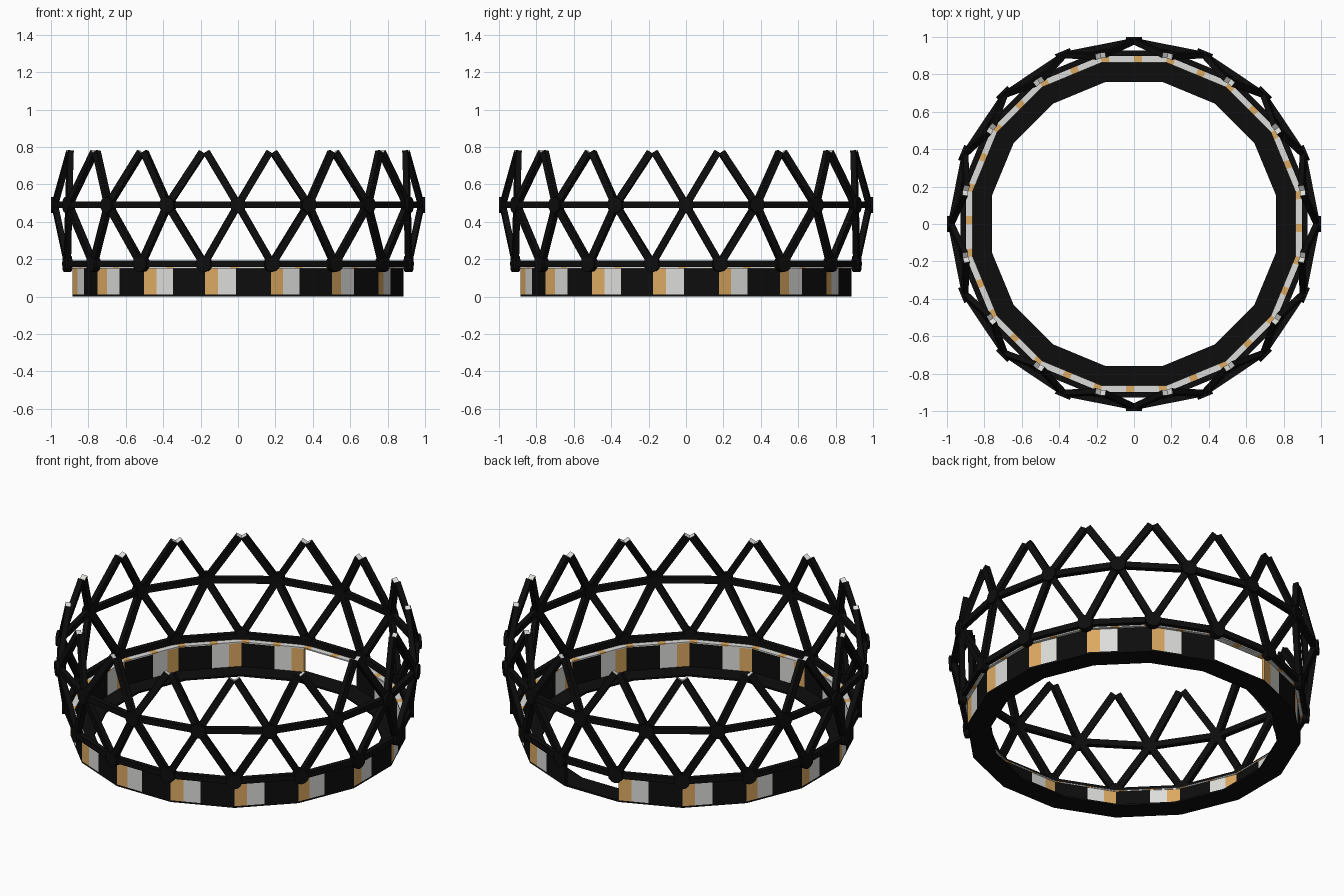
import bpy, bmesh, math
from mathutils import Vector, Matrix

if "Cube" in bpy.data.objects:
    bpy.data.objects.remove(bpy.data.objects["Cube"])

N = 16
STEP = 2 * math.pi / N

def mat(name, col):
    m = bpy.data.materials.new(name)
    m.diffuse_color = (*col, 1)
    m.use_nodes = True
    m.node_tree.nodes["Principled BSDF"].inputs["Base Color"].default_value = m.diffuse_color
    return m

BLACK = mat("black", (0.004, 0.004, 0.004))
WHITE = mat("white", (0.72, 0.72, 0.70))
ORANGE = mat("warm_orange", (0.72, 0.40, 0.12))
MATS = [BLACK, WHITE, ORANGE]

def finish(name, bm):
    bmesh.ops.recalc_face_normals(bm, faces=bm.faces[:])
    me = bpy.data.meshes.new(name)
    bm.to_mesh(me)
    bm.free()
    for m in MATS:
        me.materials.append(m)
    ob = bpy.data.objects.new(name, me)
    bpy.context.collection.objects.link(ob)

def node(r, z, k):
    # k counts 22.5 degree steps; half steps are allowed
    a = k * STEP
    return Vector((r * math.cos(a), r * math.sin(a), z))

def hexa(bm, corners, idx=0):
    # box from 4 lower and 4 upper corners
    v = [bm.verts.new(c) for c in corners]
    for f in ((3, 2, 1, 0), (4, 5, 6, 7), (0, 1, 5, 4), (1, 2, 6, 5), (2, 3, 7, 6), (3, 0, 4, 7)):
        bm.faces.new([v[i] for i in f]).material_index = idx

def strut(bm, a, b, w=0.038, d=0.03, tip=0):
    # square bar from a to b, its depth facing radially
    t = (b - a).normalized()
    mid = (a + b) / 2
    side = t.cross(Vector((mid.x, mid.y, 0))).normalized()
    out = side.cross(t).normalized()
    offs = [side * sx * w / 2 + out * sy * d / 2 for sx, sy in ((-1, -1), (1, -1), (1, 1), (-1, 1))]
    n = len(bm.faces)
    hexa(bm, [a + o for o in offs] + [b + o for o in offs])
    bm.faces.ensure_lookup_table()
    bm.faces[n + 1].material_index = tip

def ring_piece(bm, k, ap_in, ap_out, z0, z1, t0, t1, idx):
    # slice of one straight side of the 16-sided ring, t runs counterclockwise
    s = 1 / math.cos(STEP / 2)
    quad = []
    for r, t in ((ap_in, t0), (ap_out, t0), (ap_out, t1), (ap_in, t1)):
        p, q = node(r * s, 0, k - 0.5), node(r * s, 0, k + 0.5)
        quad.append(p.lerp(q, t))
    hexa(bm, [c + Vector((0, 0, z0)) for c in quad] + [c + Vector((0, 0, z1)) for c in quad], idx)

# lattice levels: radius, height
R1, Z1, R2, Z2, R3, Z3 = 0.93, 0.175, 0.98, 0.49, 0.917, 0.772

# horizontal rings
for name, r, z, off in (("lower_ring", R1, Z1, 0.5), ("upper_ring", R2, Z2, 0)):
    bm = bmesh.new()
    for k in range(N):
        strut(bm, node(r, z, k + off), node(r, z, k + 1 + off), 0.034)
    finish(name, bm)

# diagonal struts
low, top = bmesh.new(), bmesh.new()
for k in range(N):
    for s in (-0.5, 0.5):
        strut(low, node(R1, Z1, k + s), node(R2, Z2, k))
        strut(top, node(R2, Z2, k), node(R3, Z3, k + s * 0.94), tip=1)
finish("lower_diagonals", low)
finish("open_upper_diagonals", top)

# round hubs
for name, r, z, off in (("lower_hubs", R1, Z1, 0.5), ("upper_hubs", R2, Z2, 0)):
    bm = bmesh.new()
    for k in range(N):
        p = node(r, z, k + off)
        rot = Vector((p.x, p.y, 0)).to_track_quat('Z', 'Y').to_matrix().to_4x4()
        bmesh.ops.create_cone(bm, cap_ends=True, segments=12, radius1=0.043, radius2=0.043,
                              depth=0.04, matrix=Matrix.Translation(p) @ rot)
    finish(name, bm)

# base wall with coloured stripes, open doorway at the back
bm = bmesh.new()
for k in range(N):
    if k == N // 4:
        continue
    for t0, t1, idx in ((0, 0.2, 2), (0.2, 0.47, 1), (0.47, 1, 0)):
        ring_piece(bm, k, 0.868, 0.886, 0.01, 0.15, t0, t1, idx)
finish("base_wall", bm)

# pale cap on the wall with orange patches
bm = bmesh.new()
for k in range(N):
    for t0, t1, idx in ((0, 0.38, 1), (0.38, 0.5, 2), (0.5, 0.88, 1), (0.88, 1, 2)):
        ring_piece(bm, k, 0.864, 0.903, 0.15, 0.157, t0, t1, idx)
finish("wall_cap", bm)

# flat black floor ring
bm = bmesh.new()
for k in range(N):
    ring_piece(bm, k, 0.76, 0.886, 0, 0.01, 0, 1, 0)
finish("floor_ring", bm)
